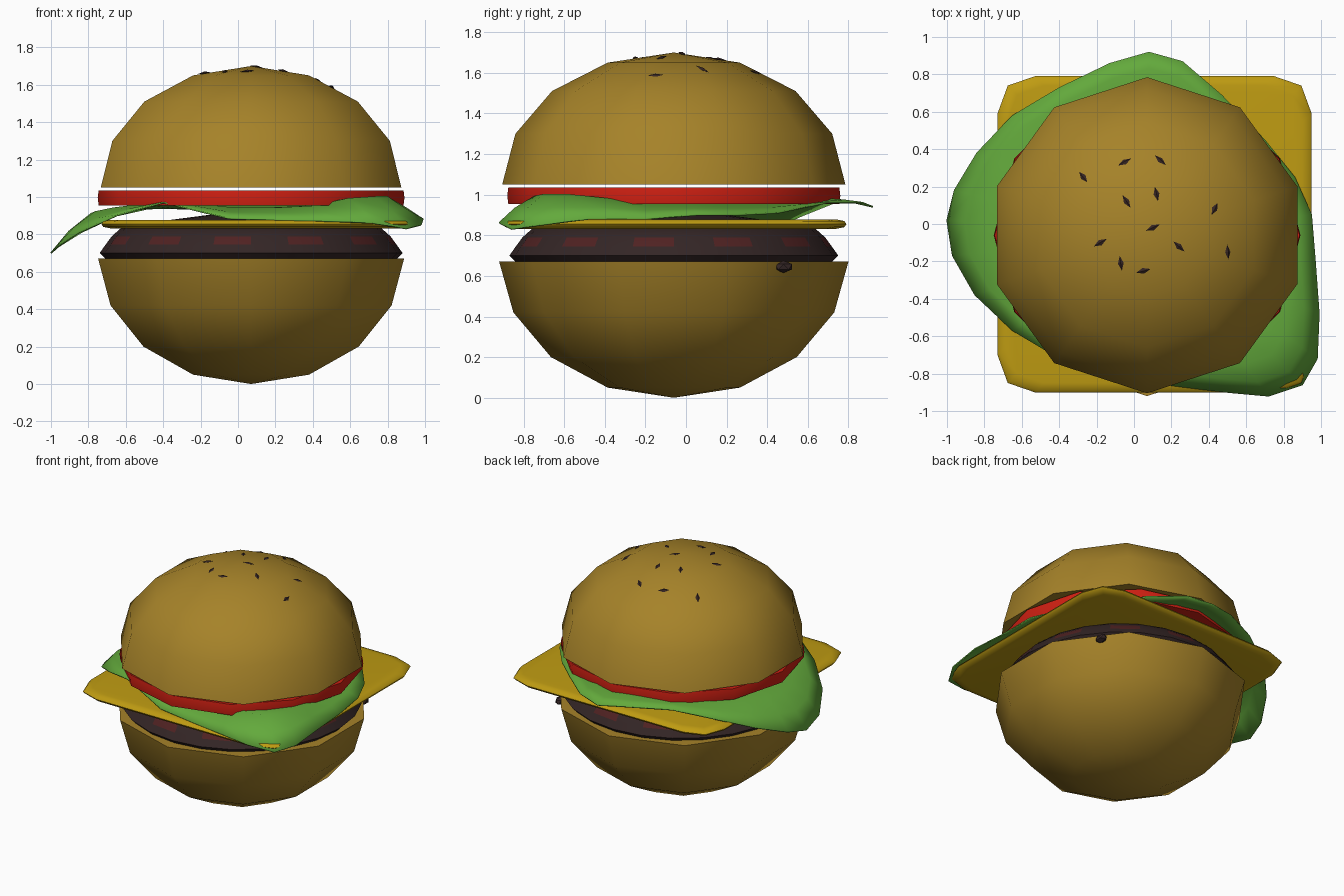
import bpy, bmesh, math
from mathutils import Vector, Matrix

if "Cube" in bpy.data.objects:
    bpy.data.objects.remove(bpy.data.objects["Cube"])

CX, CY = 0.07, -0.06          # common axis of the stack


def material(name, rgb):
    m = bpy.data.materials.new(name)
    m.diffuse_color = (*rgb, 1)
    m.use_nodes = True
    m.node_tree.nodes["Principled BSDF"].inputs["Base Color"].default_value = m.diffuse_color
    return m


BUN = material("toasted bun", (0.38, 0.225, 0.022))
CHEESE = material("cheese yellow", (0.52, 0.33, 0.006))
TOMATO = material("tomato red", (0.62, 0.014, 0.006))
LEAF = material("leaf green", (0.125, 0.40, 0.045))
MEAT = material("dark meat", (0.034, 0.019, 0.019))
CHAR = material("reddish meat", (0.08, 0.016, 0.016))
SEED = material("dark seed", (0.035, 0.018, 0.016))


def finish(name, bm, mats, angle=45):
    bmesh.ops.recalc_face_normals(bm, faces=bm.faces)
    me = bpy.data.meshes.new(name)
    bm.to_mesh(me)
    bm.free()
    ob = bpy.data.objects.new(name, me)
    bpy.context.collection.objects.link(ob)
    for m in mats:
        me.materials.append(m)
    bpy.ops.object.select_all(action='DESELECT')
    ob.select_set(True)
    bpy.context.view_layer.objects.active = ob
    bpy.ops.object.shade_smooth_by_angle(angle=math.radians(angle))
    return ob


def skin(bm, rings, close_first=True, close_last=True):
    """Bridge successive rings; a ring of one point becomes a fan."""
    rows = [[bm.verts.new(p) for p in r] for r in rings]
    n = max(len(r) for r in rows)
    bands = []
    for a, b in zip(rows, rows[1:]):
        band = []
        for i in range(n):
            j = (i + 1) % n
            if len(a) == 1:
                band.append(bm.faces.new((a[0], b[i], b[j])))
            elif len(b) == 1:
                band.append(bm.faces.new((a[i], a[j], b[0])))
            else:
                band.append(bm.faces.new((a[i], a[j], b[j], b[i])))
        bands.append(band)
    if close_first and len(rows[0]) > 1:
        bm.faces.new(rows[0])
    if close_last and len(rows[-1]) > 1:
        bm.faces.new(rows[-1])
    return bands


def circle(r, z, n, start=0):
    if r == 0:
        return [(CX, CY, z)]
    return [(CX + r * math.cos(start + math.tau * i / n),
             CY + r * math.sin(start + math.tau * i / n), z) for i in range(n)]


def lathe(name, profile, n, start, mat, angle=45):
    bm = bmesh.new()
    skin(bm, [circle(r, z, n, start) for r, z in profile])
    return finish(name, bm, [mat], angle)


# Buns: ten-sided domes
top_profile = [(0.845, 1.05), (0.78, 1.30), (0.60, 1.51), (0.326, 1.65), (0, 1.70)]
lathe("top_bun", top_profile, 10, math.pi / 2, BUN)
lathe("bottom_bun", [(0, 0), (0.326, 0.05), (0.605, 0.20), (0.79, 0.42), (0.86, 0.67)],
      10, math.pi / 2, BUN)

# Tomato slice
lathe("tomato_slice", [(0.815, 0.955), (0.82, 0.995), (0.815, 1.035)], 12, 0, TOMATO, 35)

# Patty with a domed top and reddish patches round the side
bm = bmesh.new()
patty = [(0.77, 0.66), (0.81, 0.70), (0.778, 0.745), (0.745, 0.79), (0.70, 0.83),
         (0.45, 0.875), (0.22, 0.905), (0, 0.915)]
bands = skin(bm, [circle(r, z, 24) for r, z in patty])
for i, f in enumerate(bands[2]):
    f.material_index = 1 if i % 2 else 0
finish("patty", bm, [MEAT, CHAR])

# Crumb of meat hanging over the bottom bun
bm = bmesh.new()
bmesh.ops.create_icosphere(bm, subdivisions=1, radius=1, matrix=Matrix.Translation(
    (0.69, 0.48, 0.645)) @ Matrix.Diagonal((0.035, 0.05, 0.03, 1)))
finish("meat_crumb", bm, [MEAT], 20)

# Cheese: square slice with clipped corners and a bevelled rim
def cheese_ring(inset, z):
    cx, cy, hx, hy = 0.11, -0.055, 0.84 - inset, 0.845 - inset
    pts = []
    for k in range(4):
        sx, sy = ((1, 1), (-1, 1), (-1, -1), (1, -1))[k]
        corner = [(hx, hy - 0.2), (hx - 0.055, hy - 0.05), (hx - 0.2, hy)]
        if k % 2:
            corner.reverse()
        pts += [(cx + sx * x, cy + sy * y, z) for x, y in corner]
    return pts


bm = bmesh.new()
skin(bm, [cheese_ring(0.05, 0.832), cheese_ring(0.01, 0.84), cheese_ring(0, 0.855),
          cheese_ring(0.01, 0.87), cheese_ring(0.05, 0.878)])
finish("cheese_slice", bm, [CHEESE], 50)

# Lettuce: rim points x, y, z and the height of the leaf just inside the rim
rim = [(0.95, 0.05, 0.90, 0.95), (0.86, 0.25, 0.90, 0.95), (0.70, 0.45, 0.91, 0.95),
       (0.47, 0.69, 0.96, 0.96), (0.26, 0.87, 0.96, 0.98), (0.08, 0.92, 0.94, 0.98),
       (-0.13, 0.86, 0.96, 0.98), (-0.40, 0.73, 0.96, 0.97), (-0.65, 0.58, 0.90, 0.96),
       (-0.84, 0.38, 0.81, 0.94), (-0.96, 0.18, 0.735, 0.92), (-1.0, 0.02, 0.70, 0.91),
       (-0.97, -0.17, 0.73, 0.92), (-0.85, -0.38, 0.81, 0.94), (-0.65, -0.57, 0.90, 0.96),
       (-0.40, -0.72, 0.97, 0.97), (-0.05, -0.83, 0.885, 0.94), (0.25, -0.87, 0.875, 0.94),
       (0.50, -0.90, 0.87, 0.95), (0.72, -0.92, 0.86, 0.99), (0.90, -0.86, 0.83, 1.0),
       (0.98, -0.72, 0.85, 1.0), (0.99, -0.48, 0.88, 0.98), (0.97, -0.2, 0.88, 0.95)]


def leaf_ring(t, height):
    return [(CX + t * (x - CX), CY + t * (y - CY), height(z, m)) for x, y, z, m in rim]


bm = bmesh.new()
skin(bm, [[(CX, CY, 0.935)],
          leaf_ring(0.55, lambda z, m: 0.94),
          leaf_ring(0.80, lambda z, m: m),
          leaf_ring(0.91, lambda z, m: 0.45 * z + 0.55 * m),
          leaf_ring(1.0, lambda z, m: z)], close_last=False)
lettuce = finish("lettuce_leaf", bm, [LEAF], 60)
mod = lettuce.modifiers.new("thickness", 'SOLIDIFY')
mod.thickness = 0.008
mod.offset = 0

# Seeds: small diamonds lying on the top bun (x, y, turn in degrees)
seeds = [(-0.27, 0.25, -50), (-0.05, 0.33, 30), (0.14, 0.34, -45), (-0.04, 0.12, -58),
         (0.12, 0.16, -78), (0.43, 0.08, 60), (0.10, -0.02, 25), (-0.18, -0.10, 30),
         (0.24, -0.12, -42), (0.50, -0.15, -85), (-0.07, -0.21, -82), (0.05, -0.25, 15)]
bun = bpy.data.objects["top_bun"]
bpy.context.view_layer.update()
bm = bmesh.new()
for x, y, deg in seeds:
    hit, loc, normal, _ = bun.ray_cast(Vector((x, y, 3)), Vector((0, 0, -1)))
    tilt = Vector((0, 0, 1)).rotation_difference(normal).to_matrix().to_4x4()
    place = (Matrix.Translation(loc + normal * 0.003) @ tilt
             @ Matrix.Rotation(math.radians(deg), 4, 'Z')
             @ Matrix.Diagonal((0.04, 0.016, 0.008, 1)))
    bmesh.ops.create_uvsphere(bm, u_segments=4, v_segments=2, radius=1, matrix=place)
finish("sesame_seeds", bm, [SEED], 20)
